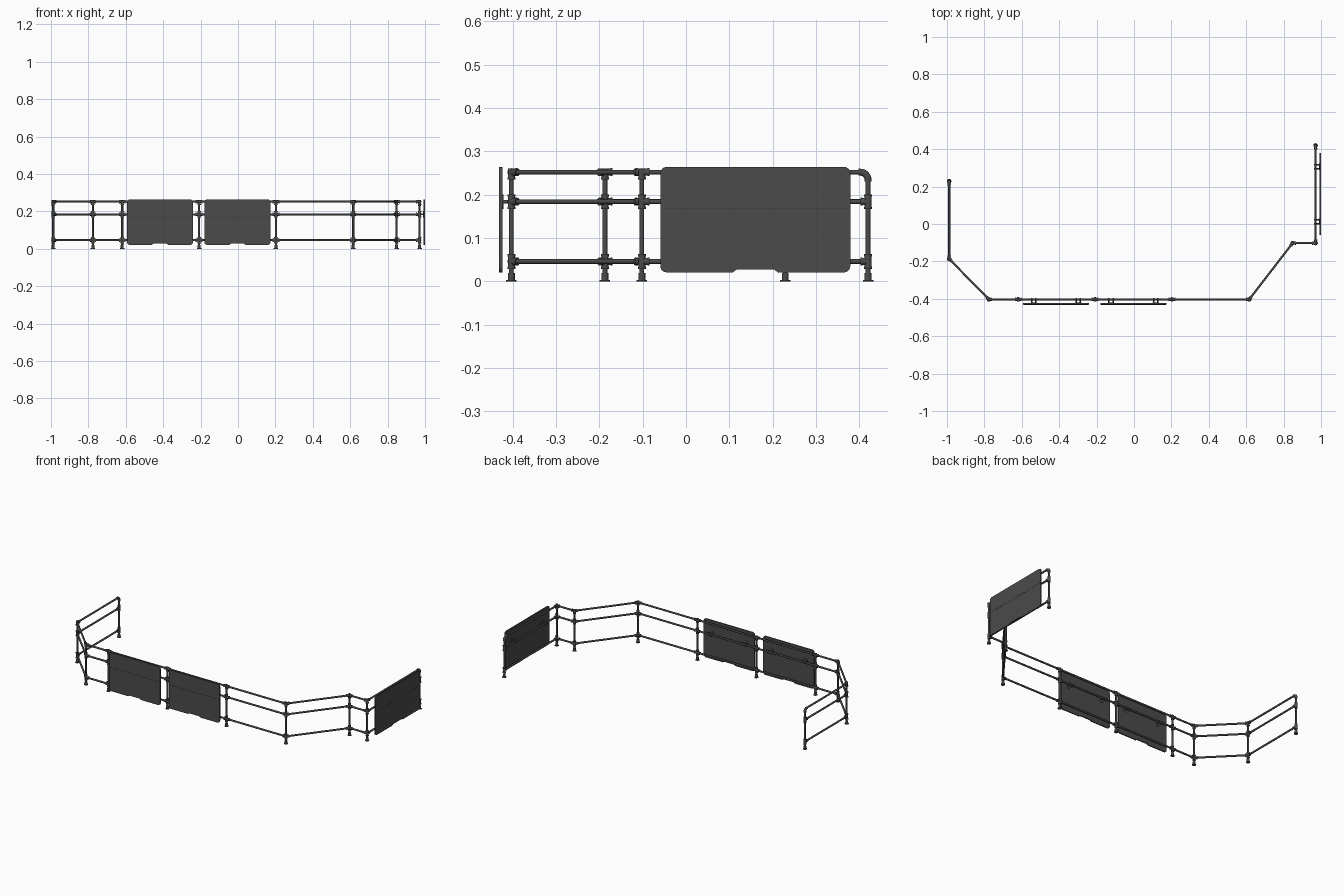
import bpy, bmesh, math
from mathutils import Vector

if "Cube" in bpy.data.objects:
    bpy.data.objects.remove(bpy.data.objects["Cube"])

RAIL_R, FIT_R = 0.0056, 0.008
RAIL_Z = [0.046, 0.184, 0.252]
UP = Vector((0, 0, 1))
POSTS = [(-0.988, 0.229), (-0.988, -0.187), (-0.776, -0.403), (-0.619, -0.403),
         (-0.208, -0.403), (0.203, -0.403), (0.616, -0.403), (0.848, -0.102),
         (0.971, -0.102), (0.971, 0.42)]
P = [Vector((x, y, 0)) for x, y in POSTS]
ELBOW = 0.018

DARK = bpy.data.materials.new("dark_grey")
DARK.diffuse_color = (0.07, 0.07, 0.07, 1)
DARK.use_nodes = True
DARK.node_tree.nodes["Principled BSDF"].inputs["Base Color"].default_value = DARK.diffuse_color


def cyl(bm, a, b, r, n=20):
    """Capped cylinder between two points."""
    a, b = Vector(a), Vector(b)
    d = b - a
    m = UP.rotation_difference(d.normalized()).to_matrix().to_4x4()
    m.translation = (a + b) / 2
    bmesh.ops.create_cone(bm, cap_ends=True, segments=n, radius1=r, radius2=r,
                          depth=d.length, matrix=m)


def sleeve(bm, a, b, lip_a=True, lip_b=True):
    """Fitting socket with a raised lip at its open ends."""
    a, b = Vector(a), Vector(b)
    d = (b - a).normalized() * 0.005
    cyl(bm, a, b, FIT_R)
    if lip_a:
        cyl(bm, a, a + d, FIT_R + 0.0012)
    if lip_b:
        cyl(bm, b - d, b, FIT_R + 0.0012)


def finish(bm, name):
    me = bpy.data.meshes.new(name)
    bm.to_mesh(me)
    bm.free()
    me.materials.append(DARK)
    ob = bpy.data.objects.new(name, me)
    bpy.context.collection.objects.link(ob)
    bpy.ops.object.select_all(action='DESELECT')
    ob.select_set(True)
    bpy.context.view_layer.objects.active = ob
    bpy.ops.object.shade_smooth_by_angle(angle=math.radians(35))
    return ob


def elbow(p, d):
    """Rounded tube joining an end post to the top rail."""
    cu = bpy.data.curves.new("end_elbow", 'CURVE')
    cu.dimensions = '3D'
    cu.bevel_depth = FIT_R
    cu.bevel_resolution = 4
    cu.use_fill_caps = True
    cu.materials.append(DARK)
    c = p + d * ELBOW + UP * (RAIL_Z[2] - ELBOW)
    pts = [p + UP * (RAIL_Z[2] - ELBOW - 0.004)]
    for i in range(9):
        t = math.pi / 2 * i / 8
        pts.append(c - d * ELBOW * math.cos(t) + UP * ELBOW * math.sin(t))
    pts.append(p + d * (ELBOW + 0.004) + UP * RAIL_Z[2])
    s = cu.splines.new('POLY')
    s.points.add(len(pts) - 1)
    for q, v in zip(s.points, pts):
        q.co = (*v, 1)
    s.use_smooth = True
    ob = bpy.data.objects.new("end_elbow", cu)
    bpy.context.collection.objects.link(ob)


# horizontal rails
last = len(P) - 1
bm = bmesh.new()
for i in range(last):
    d = (P[i + 1] - P[i]).normalized()
    for z in RAIL_Z:
        top = z == RAIL_Z[2]
        a = P[i] + d * (ELBOW if top and i == 0 else 0)
        b = P[i + 1] - d * (ELBOW if top and i + 1 == last else 0)
        cyl(bm, a + UP * z, b + UP * z, RAIL_R)
finish(bm, "rails")

# posts, feet and pipe fittings
posts, feet, fits = bmesh.new(), bmesh.new(), bmesh.new()
for i, p in enumerate(P):
    end = i in (0, last)
    dirs = [(P[j] - p).normalized() for j in (i - 1, i + 1) if 0 <= j <= last]
    cyl(posts, p, p + UP * (RAIL_Z[2] - (ELBOW if end else 0)), RAIL_R)
    cyl(feet, p, p + UP * 0.003, 0.012)
    cyl(feet, p + UP * 0.003, p + UP * 0.019, FIT_R)
    for z in RAIL_Z:
        top = z == RAIL_Z[2]
        if top and end:
            elbow(p, dirs[0])
            continue
        c = p + UP * z
        sleeve(fits, c - UP * 0.017, c + UP * (0.009 if top else 0.017), True, not top)
        for d in dirs:
            sleeve(fits, c, c + d * 0.018, False, True)
finish(posts, "posts")
finish(feet, "post_feet")
finish(fits, "pipe_fittings")


def sign(name, mid, along, out, width, clamps):
    """Rounded board with bottom notch, seam and rail clamps."""
    z0, z1, r, th = 0.021, 0.264, 0.014, 0.0075
    h = width / 2
    outline = []
    for cx, cz, a0 in ((h - r, z0 + r, -90), (h - r, z1 - r, 0),
                       (-h + r, z1 - r, 90), (-h + r, z0 + r, 180)):
        for k in range(7):
            t = math.radians(a0 + 15 * k)
            outline.append((cx + r * math.cos(t), cz + r * math.sin(t)))
    n = width * 0.1
    outline += [(-n - 0.008, z0), (-n, z0 + 0.006), (n, z0 + 0.006), (n + 0.008, z0)]
    bm = bmesh.new()
    base = mid + out * 0.0205
    f = bm.faces.new([bm.verts.new(base + along * u + UP * z) for u, z in outline])
    ext = bmesh.ops.extrude_face_region(bm, geom=[f])
    bmesh.ops.translate(bm, vec=out * th,
                        verts=[v for v in ext['geom'] if isinstance(v, bmesh.types.BMVert)])
    bmesh.ops.recalc_face_normals(bm, faces=bm.faces)
    # fine seam line across the outer face
    seam = base + out * th + UP * 0.169
    cyl(bm, seam - along * (h - 0.001), seam + along * (h - 0.001), 0.0009, 8)
    finish(bm, name + "_board")
    # forked clamps gripping the middle rail
    bm = bmesh.new()
    for u in clamps:
        c = mid + along * u + UP * RAIL_Z[1]
        for s in (-1, 1):
            k = c + along * 0.011 * s
            cyl(bm, k - along * 0.004, k + along * 0.004, FIT_R + 0.0005)
            cyl(bm, k, k + out * 0.019, 0.004, 12)
        cyl(bm, c + out * 0.018, c + out * 0.0208, 0.017, 24)
    finish(bm, name + "_clamps")


X, Y = Vector((1, 0, 0)), Vector((0, 1, 0))
sign("left_sign", Vector((-0.417, -0.403, 0)), X, -Y, 0.352, (-0.118, 0.118))
sign("middle_sign", Vector((-0.003, -0.403, 0)), X, -Y, 0.352, (-0.12, 0.12))
sign("right_sign", Vector((0.971, 0.16, 0)), Y, X, 0.438, (-0.147, 0.147))
